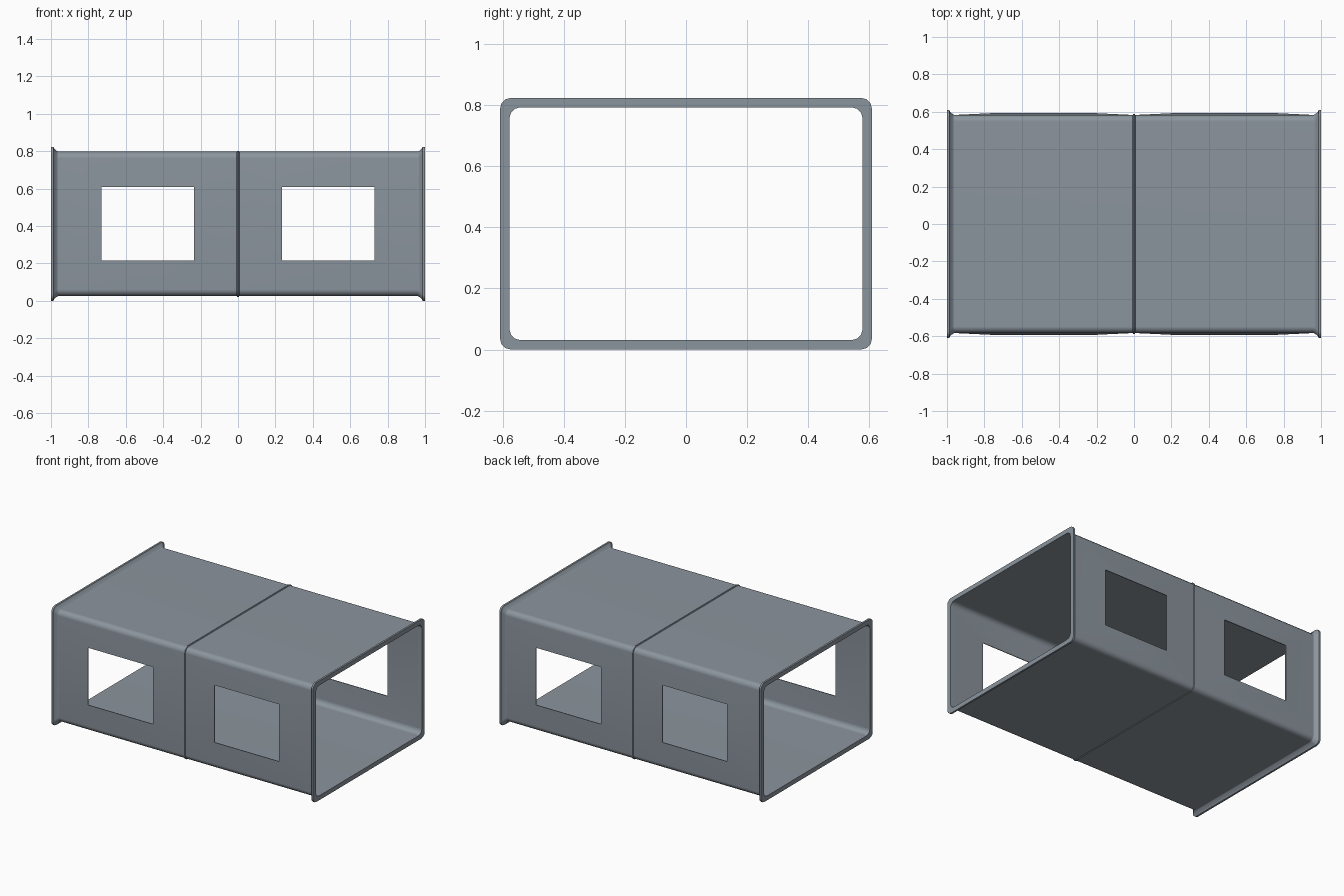
import bpy, bmesh, math

if "Cube" in bpy.data.objects:
    bpy.data.objects.remove(bpy.data.objects["Cube"])

Z_BOT, Z_TOP, HALF_W, R = 0.026, 0.798, 0.583, 0.035
WIN_X, WIN_Z = (0.235, 0.73), (0.215, 0.61)
BULGE = 0.011
ARC = 3
bm = bmesh.new()


def half_ring(x, off):
    """Half of the rounded rectangle section (y >= 0), top to bottom."""
    w, zt, zb = HALF_W + off, Z_TOP + off, Z_BOT - off
    pts = [(0, zt)]
    for zc, start in ((zt - R, 90), (zb + R, 0)):
        for i in range(ARC + 1):
            a = math.radians(start - 90 * i / ARC)
            pts.append((w - R + R * math.cos(a), zc + R * math.sin(a)))
    pts.append((0, zb))
    return [bm.verts.new((x, y, z)) for y, z in pts]


def window_frame(corners, y):
    """Sloped panel around the window; returns the window edge loop."""
    loop = []
    for c in corners:
        x = WIN_X[0] if c.co.x < 0.5 else WIN_X[1]
        z = WIN_Z[0] if c.co.z < 0.4 else WIN_Z[1]
        loop.append(bm.verts.new((x, y, z)))
    for i in range(4):
        j = (i + 1) % 4
        bm.faces.new((corners[i], corners[j], loop[j], loop[i]))
    return loop


# Wall profile: outer seam, body, flared end flange, then back along the inside
stations = [(0, 0.004), (0.004, 0.004), (0.007, 0), (0.96, 0),
            (0.968, 0.003), (0.984, 0.018), (0.987, 0.026), (1.0, 0.026),
            (1.0, -0.005), (0.96, -0.005), (0.007, -0.005), (0, -0.005)]
rings = [half_ring(x, o) for x, o in stations]
wall = ARC + 1
openings = []
for s in range(len(rings) - 1):
    a, b = rings[s], rings[s + 1]
    for i in range(len(a) - 1):
        quad = (a[i], a[i + 1], b[i + 1], b[i])
        if i == wall and s in (2, 9):
            if s == 9:
                quad = (b[i], b[i + 1], a[i + 1], a[i])
            openings.append(window_frame(quad, HALF_W + stations[s][1] + BULGE))
        else:
            bm.faces.new(quad)

# Window reveals joining outer and inner skins
outer, inner = openings
for i in range(4):
    j = (i + 1) % 4
    bm.faces.new((outer[i], outer[j], inner[j], inner[i]))
bmesh.ops.recalc_face_normals(bm, faces=bm.faces)
# Outer roof must face up
roof = max(bm.faces, key=lambda f: f.calc_area() if f.calc_center_median().z > Z_TOP - 0.002 else 0)
if roof.normal.z < 0:
    bmesh.ops.reverse_faces(bm, faces=bm.faces)

mesh = bpy.data.meshes.new("corridor_shell")
bm.to_mesh(mesh)
bm.free()
shell = bpy.data.objects.new("corridor_shell", mesh)
bpy.context.collection.objects.link(shell)
bpy.context.view_layer.objects.active = shell
shell.select_set(True)
bpy.ops.object.shade_smooth_by_angle(angle=math.radians(35))

# Slate blue-grey metal
slate = bpy.data.materials.new("slate")
slate.diffuse_color = (0.26, 0.30, 0.34, 1)
slate.use_nodes = True
slate.node_tree.nodes["Principled BSDF"].inputs["Base Color"].default_value = slate.diffuse_color
mesh.materials.append(slate)

# Mirror to the other bay and the other side, keep big panels flat-shaded
mirror = shell.modifiers.new("mirror", 'MIRROR')
mirror.use_axis = (True, True, False)
mirror.merge_threshold = 0.0005
normals = shell.modifiers.new("weighted_normals", 'WEIGHTED_NORMAL')
normals.keep_sharp = True
